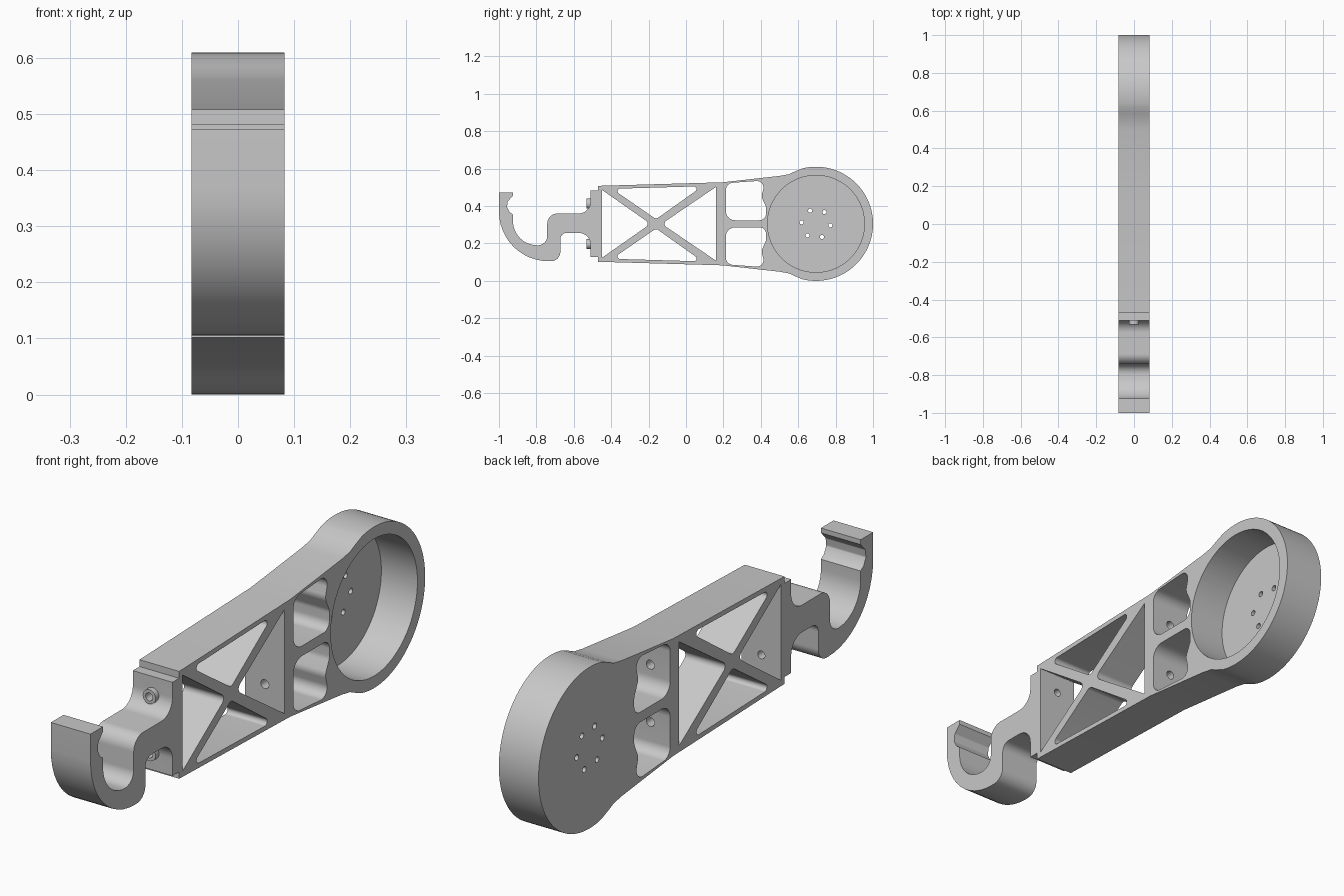
import bpy, bmesh, math
from mathutils import Vector, Matrix

if "Cube" in bpy.data.objects:
    bpy.data.objects.remove(bpy.data.objects["Cube"], do_unlink=True)

HALF = 0.083            # half width of the arm
MID = 0.305             # height of the arm's centre line
HUB_Y, HUB_R = 0.695, 0.305
scene = bpy.context.scene.collection

grey = bpy.data.materials.new("plain_grey")
grey.use_nodes = True
grey.diffuse_color = (0.58, 0.58, 0.58, 1)
grey.node_tree.nodes["Principled BSDF"].inputs["Base Color"].default_value = grey.diffuse_color


def rounded(corners, steps=12):
    """Turn (y, z, radius) corners into a profile with true arcs."""
    out = []
    n = len(corners)
    for i, c in enumerate(corners):
        p = Vector(c[:2])
        r = c[2] if len(c) > 2 else 0
        if r == 0:
            out.append(p)
            continue
        a = (Vector(corners[i - 1][:2]) - p).normalized()
        b = (Vector(corners[(i + 1) % n][:2]) - p).normalized()
        half = a.angle(b) / 2
        centre = p + (a + b).normalized() * r / math.sin(half)
        start = p + a * r / math.tan(half) - centre
        end = p + b * r / math.tan(half) - centre
        turn = math.atan2(start.x * end.y - start.y * end.x, start.dot(end))
        for k in range(steps + 1):
            out.append(centre + Matrix.Rotation(turn * k / steps, 2) @ start)
    return out


def mirrored(corners):
    """Flip a profile about the centre line."""
    return [(c[0], 2 * MID - c[1], *c[2:]) for c in reversed(corners)]


def plate(name, profiles):
    """Extrude the first profile across x, with the others as openings."""
    curve = bpy.data.curves.new(name, "CURVE")
    curve.dimensions = "2D"
    curve.fill_mode = "BOTH"
    curve.extrude = HALF
    for pts in profiles:
        spline = curve.splines.new("POLY")
        spline.points.add(len(pts) - 1)
        for sp, p in zip(spline.points, pts):
            sp.co = (p[0], p[1], 0, 1)
        spline.use_cyclic_u = True
    temp = bpy.data.objects.new(name + "_profile", curve)
    scene.objects.link(temp)
    graph = bpy.context.evaluated_depsgraph_get()
    mesh = bpy.data.meshes.new_from_object(temp.evaluated_get(graph))
    bpy.data.objects.remove(temp, do_unlink=True)
    bm = bmesh.new()
    bm.from_mesh(mesh)
    bmesh.ops.remove_doubles(bm, verts=bm.verts, dist=0.00005)
    # profile axes become y and z, the extrusion runs along x
    bm.transform(Matrix(((0, 0, 1, 0), (1, 0, 0, 0), (0, 1, 0, 0), (0, 0, 0, 1))))
    bmesh.ops.recalc_face_normals(bm, faces=bm.faces)
    bm.to_mesh(mesh)
    bm.free()
    mesh.name = name
    obj = bpy.data.objects.new(name, mesh)
    scene.objects.link(obj)
    return obj


def rod(bm, axis, start, end, u, v, radius, sides=24):
    """Cylinder along x (u, v = y, z) or along y (u, v = x, z)."""
    centre = (start + end) / 2
    if axis == "X":
        m = Matrix.Translation((centre, u, v)) @ Matrix.Rotation(math.pi / 2, 4, "Y")
    else:
        m = Matrix.Translation((u, centre, v)) @ Matrix.Rotation(math.pi / 2, 4, "X")
    bmesh.ops.create_cone(bm, cap_ends=True, segments=sides, radius1=radius,
                          radius2=radius, depth=end - start, matrix=m)


def helper(name, bm):
    mesh = bpy.data.meshes.new(name)
    bm.to_mesh(mesh)
    bm.free()
    obj = bpy.data.objects.new(name, mesh)
    obj.hide_render = True
    scene.objects.link(obj)
    return obj


# Outline: hook, clamp step, tapering arm and round hub
neck = [(0.195, 0.083), (0.50, 0.049), (0.55, 0.040), (0.585, 0.024)]
block = [(-0.51, 0.128), (-0.47, 0.128), (-0.47, 0.102)]
hub = []
for k in range(73):
    a = math.radians(-104 + 208 * k / 72)
    hub.append((HUB_Y + HUB_R * math.cos(a), MID + HUB_R * math.sin(a)))
hook_under = [(-1, 0.473), (-1, 0.105, 0.265), (-0.672, 0.105, 0.05),
              (-0.672, 0.257, 0.035), (-0.51, 0.257, 0.065)]
hook_over = [(-0.51, 0.36, 0.065), (-0.742, 0.36, 0.055), (-0.742, 0.19, 0.05),
             (-0.925, 0.19, 0.13), (-0.925, 0.355), (-0.943, 0.367),
             (-0.957, 0.395, 0.01), (-0.953, 0.425, 0.01), (-0.925, 0.455), (-0.925, 0.473)]
outline = (hook_under + block + neck + hub + mirrored(neck) + mirrored(block) + hook_over)

# Openings: cross-braced bay and two rounded windows
front_bay = [(-0.45, 0.487), (-0.45, 0.123), (-0.19, MID, 0.02)]
rear_bay = [(0.16, 0.502), (-0.13, MID, 0.02), (0.16, 0.108)]
upper_bay = [(-0.395, 0.492, 0.014), (-0.16, 0.33, 0.02), (0.088, 0.506, 0.014)]
window = [(0.213, 0.522, 0.04), (0.213, 0.324, 0.05), (0.428, 0.324, 0.035),
          (0.428, 0.395, 0.04), (0.403, 0.45, 0.04), (0.425, 0.537, 0.035)]
openings = [front_bay, rear_bay, upper_bay, mirrored(upper_bay), window, mirrored(window)]
arm = plate("hooked_arm", [rounded(p) for p in [outline] + openings])

# Bolt bosses on the clamp face
bolt_heights = (MID + 0.108, MID - 0.108)
bm = bmesh.new()
for z in bolt_heights:
    rod(bm, "Y", -0.531, -0.49, 0, z, 0.027)
bosses = helper("boss_helper", bm)

# Round pocket in the hub, open on the left side
bm = bmesh.new()
rod(bm, "X", -HALF + 0.015, HALF + 0.1, HUB_Y, MID, 0.259, 96)
pocket = helper("pocket_cutter", bm)

# Ring of small holes in the pocket floor, and bolt bores along the arm
bm = bmesh.new()
for k in range(6):
    a = math.radians(-6 + 60 * k)
    rod(bm, "X", -HALF - 0.05, HALF, HUB_Y + 0.077 * math.cos(a),
        MID + 0.077 * math.sin(a), 0.011, 16)
for z in bolt_heights:
    rod(bm, "Y", -0.6, -0.435, 0, z, 0.015)
    rod(bm, "Y", 0.15, 0.25, 0, z, 0.017)
bores = helper("bore_cutter", bm)

for tool, operation in ((bosses, "UNION"), (pocket, "DIFFERENCE"), (bores, "DIFFERENCE")):
    mod = arm.modifiers.new(tool.name, "BOOLEAN")
    mod.operation = operation
    mod.solver = "EXACT"
    mod.object = tool

# Bake the cuts and remove the helpers
graph = bpy.context.evaluated_depsgraph_get()
finished = bpy.data.meshes.new_from_object(arm.evaluated_get(graph))
arm.modifiers.clear()
arm.data = finished
for tool in (bosses, pocket, bores):
    bpy.data.objects.remove(tool, do_unlink=True)

finished.materials.clear()
finished.materials.append(grey)
for face in finished.polygons:
    face.material_index = 0
bpy.ops.object.select_all(action="DESELECT")
arm.select_set(True)
bpy.context.view_layer.objects.active = arm
bpy.ops.object.shade_smooth_by_angle(angle=math.radians(30))
